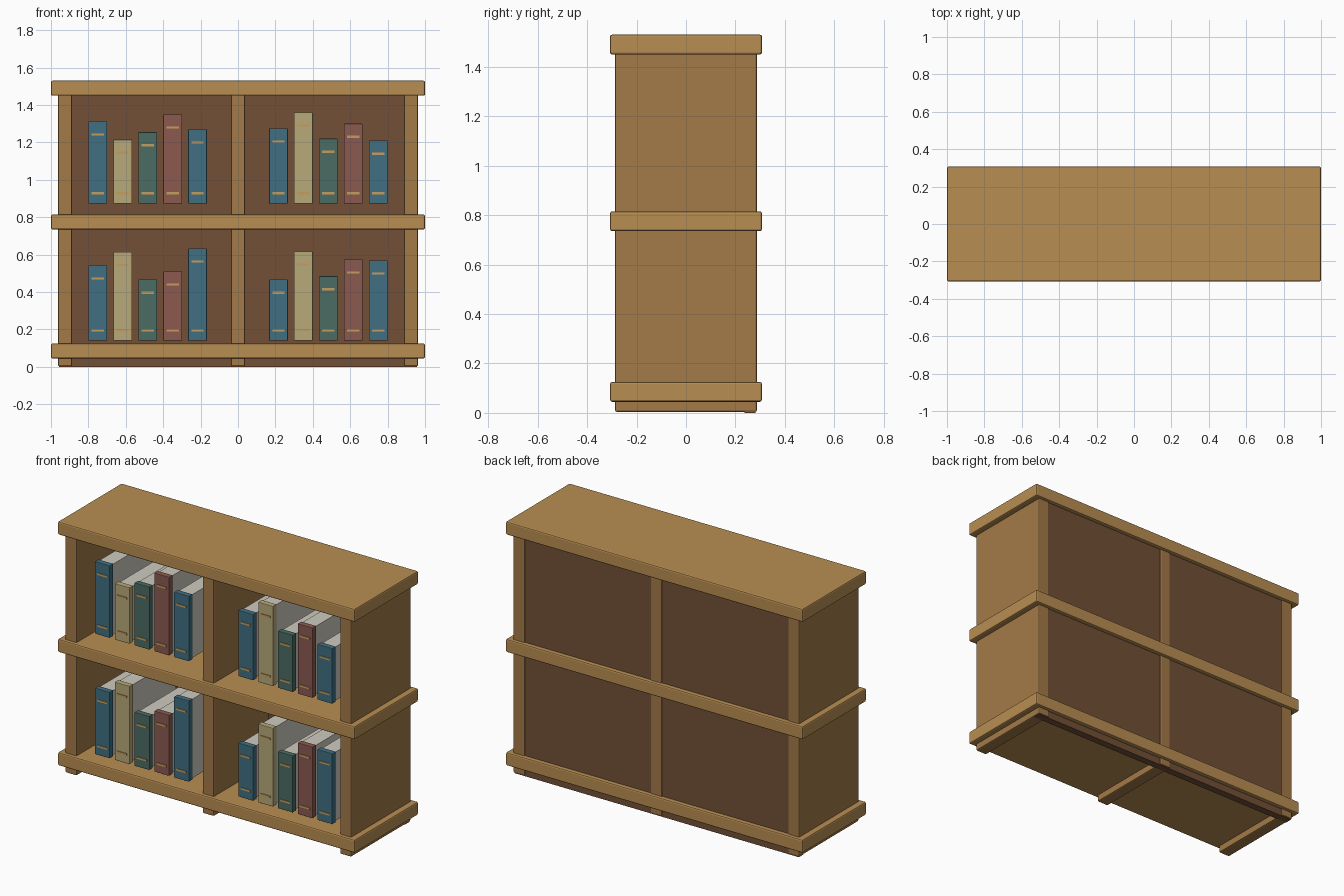
import bpy

if "Cube" in bpy.data.objects:
    bpy.data.objects.remove(bpy.data.objects["Cube"])


def material(name, rgb):
    m = bpy.data.materials.new(name)
    m.diffuse_color = (*rgb, 1)
    m.use_nodes = True
    m.node_tree.nodes["Principled BSDF"].inputs["Base Color"].default_value = m.diffuse_color
    return m


WOOD = material("light_wood", (0.48, 0.27, 0.085))
POST = material("mid_wood", (0.37, 0.195, 0.065))
BACK = material("dark_wood", (0.17, 0.08, 0.038))
PAGES = material("paper", (0.62, 0.60, 0.52))
GOLD = material("gold_band", (0.56, 0.34, 0.11))
BLUE = material("blue_cover", (0.053, 0.162, 0.223))
CREAM = material("cream_cover", (0.485, 0.40, 0.195))
GREEN = material("green_cover", (0.07, 0.15, 0.127))
RED = material("red_cover", (0.262, 0.102, 0.08))


def box(name, x, y, z, mat, bevel=0.0):
    """Box from (min, max) pairs on each axis, with optional chamfered edges."""
    lo, hi = zip(x, y, z)
    bpy.ops.mesh.primitive_cube_add(
        size=1, location=[(a + b) / 2 for a, b in zip(lo, hi)])
    ob = bpy.context.object
    ob.name = name
    ob.scale = [b - a for a, b in zip(lo, hi)]
    bpy.ops.object.transform_apply(location=False, rotation=False, scale=True)
    ob.data.materials.append(mat)
    if bevel:
        mod = ob.modifiers.new("bevel", 'BEVEL')
        mod.width = bevel
        mod.segments = 2
    return ob


# Overhanging shelves
for name, z in (("bottom_shelf", 0.045), ("middle_shelf", 0.735), ("top_shelf", 1.45)):
    box(name, (-1, 1), (-0.307, 0.307), (z, z + 0.08), WOOD, 0.008)

# Uprights
for name, x in (("left_side", -0.925), ("centre_divider", 0), ("right_side", 0.925)):
    box(name, (x - 0.038, x + 0.038), (-0.287, 0.287), (0.004, 1.46), POST, 0.007)

# Back panel
box("back_panel", (-0.958, 0.958), (0.237, 0.282), (0, 1.46), BACK)


def book(name, x, z, height, cover):
    """Spine block, page block behind it and two bands on the spine."""
    top = z + height
    box(name + "_spine", (x - 0.05, x + 0.05), (-0.235, -0.2), (z, top), cover, 0.003)
    box(name + "_pages", (x - 0.045, x + 0.045), (-0.202, 0.22),
        (z + 0.006, top - 0.006), PAGES)
    for label, bz in (("lower", z + 0.055), ("upper", top - 0.07)):
        box(f"{name}_{label}_band", (x - 0.033, x + 0.033), (-0.239, -0.234),
            (bz - 0.006, bz + 0.006), GOLD)


# Five books in each of the four bays
COVERS = (BLUE, CREAM, GREEN, RED, BLUE)
BAYS = (
    ("upper_left", -0.483, 0.873, (0.44, 0.342, 0.382, 0.477, 0.397)),
    ("upper_right", 0.483, 0.873, (0.402, 0.487, 0.347, 0.427, 0.337)),
    ("lower_left", -0.483, 0.14, (0.403, 0.475, 0.327, 0.37, 0.493)),
    ("lower_right", 0.483, 0.14, (0.327, 0.478, 0.345, 0.435, 0.43)),
)
for bay, cx, z, heights in BAYS:
    for i, (h, cover) in enumerate(zip(heights, COVERS)):
        book(f"{bay}_book_{i + 1}", cx + (i - 2) * 0.1333, z, h, cover)
